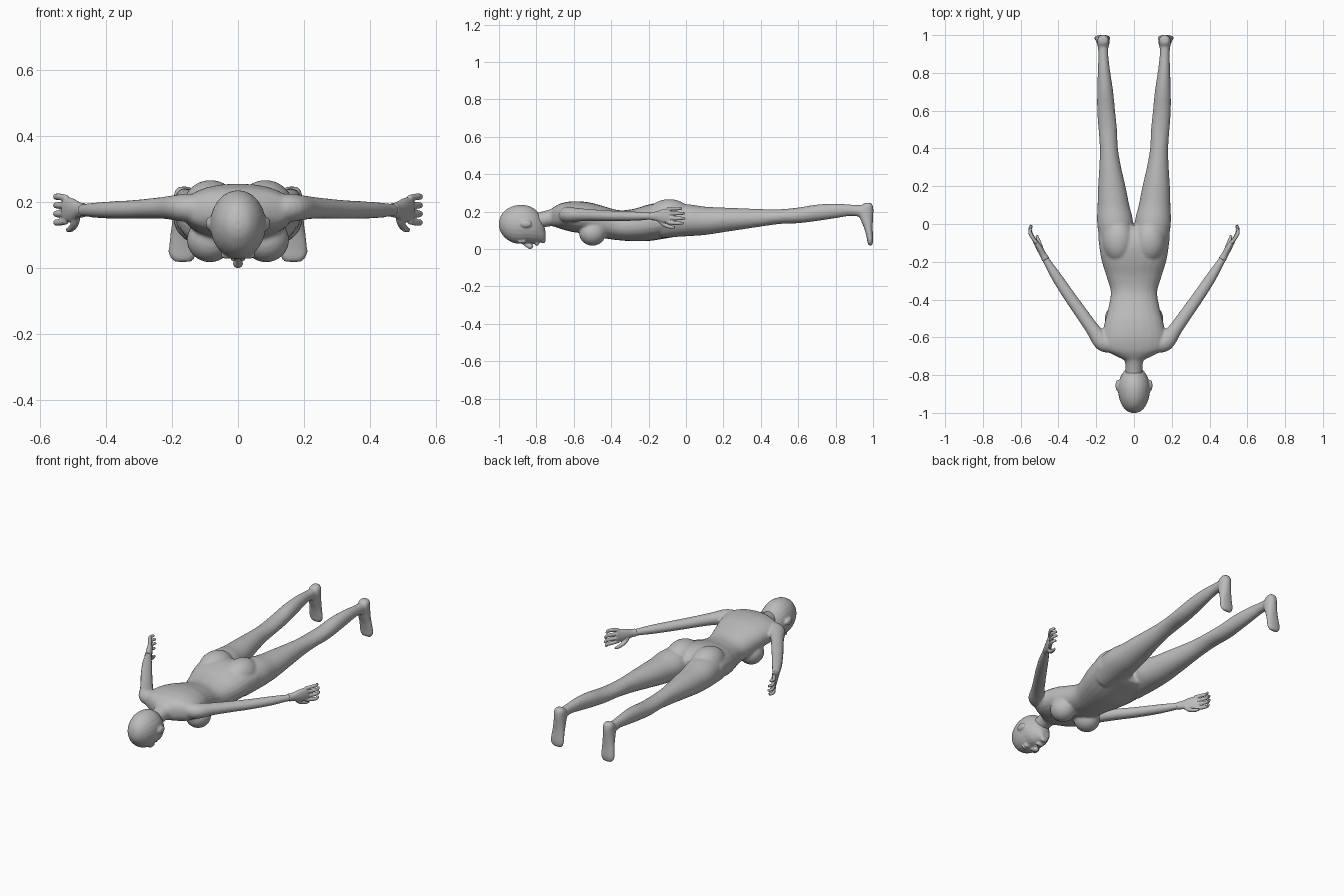
import bpy, bmesh, math
from mathutils import Vector, Matrix

grey = bpy.data.materials.new("plain grey")
grey.diffuse_color = (0.5, 0.5, 0.5, 1)


def spline(rows, n=5):
    """Catmull-Rom resampling of number rows."""
    out = []
    for i in range(len(rows) - 1):
        p0, p1, p2 = rows[max(i - 1, 0)], rows[i], rows[i + 1]
        p3 = rows[min(i + 2, len(rows) - 1)]
        for k in range(n):
            t = k / n
            out.append([b + 0.5 * t * (c - a + t * (2 * a - 5 * b + 4 * c - d + t * (3 * (b - c) + d - a)))
                        for a, b, c, d in zip(p0, p1, p2, p3)])
    return out + [list(rows[-1])]


def loft(bm, sections, side=1, seg=24, power=1.0):
    """Skin closed rings given as (centre, half axis, half axis)."""
    def warp(v):
        return math.copysign(abs(v) ** power, v)
    rings = []
    for c, a, b in sections:
        ring = []
        for k in range(seg):
            t = 2 * math.pi * k / seg
            p = c + a * warp(math.cos(t)) + b * warp(math.sin(t))
            ring.append(bm.verts.new((p.x * side, p.y, p.z)))
        rings.append(ring)
    for r, q in zip(rings, rings[1:]):
        for k in range(seg):
            j = (k + 1) % seg
            bm.faces.new((r[k], r[j], q[j], q[k]))
    bm.faces.new(rings[0])
    bm.faces.new(rings[-1])


def slab(bm, rows, side=1, power=1.0):
    """Rows of y, x0, x1, z0, z1: rings facing along y."""
    loft(bm, [(Vector(((x0 + x1) / 2, y, (z0 + z1) / 2)),
               Vector(((x1 - x0) / 2, 0, 0)), Vector((0, 0, (z1 - z0) / 2)))
              for y, x0, x1, z0, z1 in spline(rows)], side, power=power)


def tube(bm, rows, side=1, seg=16):
    """Rows of x, y, z, flat radius, upright radius along a path."""
    rows = spline(rows)
    pts = [Vector(r[:3]) for r in rows]
    secs = []
    for i, r in enumerate(rows):
        t = (pts[min(i + 1, len(pts) - 1)] - pts[max(i - 1, 0)]).normalized()
        a = t.cross(Vector((0, 0, 1))).normalized()
        secs.append((pts[i], a * r[3], a.cross(t) * r[4]))
    loft(bm, secs, side, seg)


def ball(bm, loc, size, side=1):
    m = Matrix.Translation((loc[0] * side, loc[1], loc[2])) @ Matrix.Diagonal((*size, 1))
    bmesh.ops.create_uvsphere(bm, u_segments=24, v_segments=16, radius=1, matrix=m)


def finish(name, bm, voxel, smooth):
    bmesh.ops.recalc_face_normals(bm, faces=bm.faces)
    me = bpy.data.meshes.new(name)
    bm.to_mesh(me)
    bm.free()
    me.materials.append(grey)
    me.polygons.foreach_set("use_smooth", [True] * len(me.polygons))
    ob = bpy.data.objects.new(name, me)
    bpy.context.collection.objects.link(ob)
    r = ob.modifiers.new("fuse", 'REMESH')
    r.mode, r.voxel_size, r.use_smooth_shade = 'VOXEL', voxel, True
    s = ob.modifiers.new("soften", 'SMOOTH')
    s.factor, s.iterations = 0.5, smooth


# Body: torso, neck, legs, feet and arms fused together
bm = bmesh.new()
torso = [(-.72, .05, .125, .215), (-.69, .115, .115, .235), (-.66, .16, .105, .247),
         (-.6, .17, .09, .256), (-.52, .155, .08, .25), (-.45, .137, .06, .232),
         (-.36, .123, .047, .208), (-.28, .145, .042, .215), (-.2, .17, .043, .238),
         (-.12, .184, .055, .25), (-.05, .185, .067, .235), (-.01, .13, .08, .2)]
slab(bm, [(y, -w, w, a, b) for y, w, a, b in torso], power=0.9)
slab(bm, [(-.82, -.045, .045, .1, .19), (-.76, -.045, .045, .115, .203),
          (-.72, -.052, .052, .122, .215), (-.66, -.08, .08, .12, .235)])
leg = [(-.13, .02, .175, .06, .235), (0, .004, .195, .068, .24), (.1, .025, .193, .075, .227),
       (.2, .045, .19, .09, .222), (.3, .068, .184, .105, .218), (.4, .085, .181, .12, .214),
       (.5, .09, .188, .134, .213), (.6, .1, .195, .138, .222), (.7, .11, .195, .15, .238),
       (.8, .125, .192, .165, .243), (.88, .135, .189, .177, .238), (.94, .137, .19, .172, .235),
       (.975, .145, .185, .185, .23)]
# foot rows: z, y front, y sole, x centre, half width
foot = [(.247, .955, .99, .163, .018), (.23, .935, 1, .163, .03), (.2, .92, 1.002, .163, .033),
        (.16, .932, 1, .164, .034), (.11, .953, .998, .166, .038), (.06, .966, 1.001, .168, .043),
        (.035, .97, 1, .168, .04), (.019, .976, .995, .167, .026)]
arm = [(.11, -.635, .18, .045, .045), (.165, -.625, .183, .048, .042), (.22, -.555, .183, .037, .034),
       (.28, -.47, .18, .034, .03), (.34, -.385, .177, .032, .028), (.41, -.28, .176, .028, .025),
       (.46, -.2, .176, .02, .02), (.475, -.175, .176, .019, .02)]
for s in (1, -1):
    slab(bm, leg, s)
    loft(bm, [(Vector((x, (a + b) / 2, z)), Vector((w, 0, 0)), Vector((0, (b - a) / 2, 0)))
              for z, a, b, x, w in spline(foot)], s, power=0.9)
    tube(bm, arm, s, 24)
    ball(bm, (.083, -.09, .185), (.085, .115, .082), s)   # buttock
    ball(bm, (.085, -.5, .086), (.07, .072, .068), s)     # breast
finish("body", bm, 0.007, 6)

# Head with nose, lips, eyes and ears
bm = bmesh.new()
head = [(-1.0, .012, .118, .145), (-.99, .037, .09, .178), (-.965, .06, .058, .208), (-.93, .076, .036, .228),
        (-.89, .084, .028, .236), (-.85, .083, .032, .233), (-.815, .074, .03, .218),
        (-.785, .057, .034, .19), (-.765, .04, .036, .15), (-.752, .022, .045, .1)]
slab(bm, [(y, -w, w, a, b) for y, w, a, b in head])
tube(bm, [(0, -.875, .036, .008, .008), (0, -.85, .022, .01, .012), (0, -.832, .014, .016, .0145),
          (0, -.822, .024, .01, .01)])
ball(bm, (0, -.798, .029), (.024, .012, .011))
ball(bm, (0, -.764, .047), (.022, .014, .017))
for s in (1, -1):
    ball(bm, (.034, -.868, .041), (.018, .01, .012), s)
    ball(bm, (.03, -.888, .038), (.024, .008, .01), s)
    ball(bm, (.086, -.855, .135), (.012, .031, .02), s)
finish("head", bm, 0.005, 3)

# Hands: palm, four curled fingers and thumb
for s, name in ((1, "left_hand"), (-1, "right_hand")):
    bm = bmesh.new()
    tube(bm, [(.467, -.188, .176, .021, .022), (.48, -.165, .176, .018, .024),
              (.502, -.125, .176, .017, .036), (.526, -.085, .18, .012, .038)], s)
    for k, ln in enumerate((.82, .97, 1, .9)):
        z = .212 - .023 * k
        dz = .003 * (1.5 - k)
        tube(bm, [(.518, -.1, z, .009, .01), (.541, -.1 + .042 * ln, z + dz, .01, .01),
                  (.551, -.1 + .07 * ln, z + dz, .009, .009),
                  (.543, -.1 + .095 * ln, z + dz, .007, .007)], s)
    tube(bm, [(.488, -.145, .162, .013, .014), (.494, -.122, .135, .012, .012),
              (.505, -.09, .12, .01, .01), (.515, -.06, .116, .007, .007)], s)
    finish(name, bm, 0.0035, 2)
